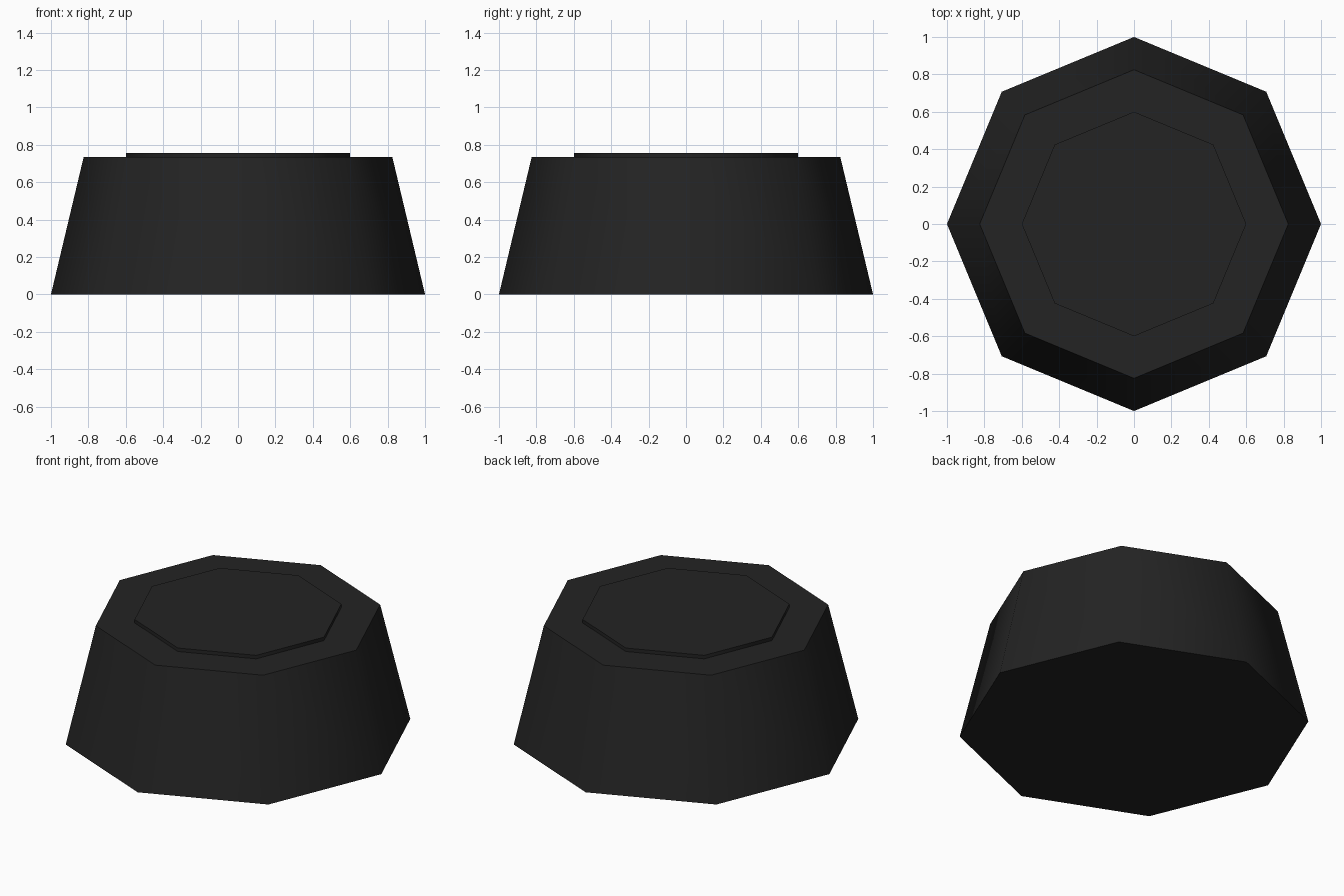
import bpy
import math

cube = bpy.data.objects.get("Cube")
if cube:
    bpy.data.objects.remove(cube, do_unlink=True)

SIDES = 8
BODY_TOP = 0.735
CAP_TOP = 0.757

# Single dark rubber colour
rubber = bpy.data.materials.new("black_rubber")
rubber.use_nodes = True
colour = (0.017, 0.017, 0.017, 1)
rubber.diffuse_color = colour
rubber.node_tree.nodes["Principled BSDF"].inputs["Base Color"].default_value = colour


def octagon_block(name, r_bottom, r_top, z_bottom, z_top):
    """Eight-sided block with soft sides and crisp rims."""
    bpy.ops.mesh.primitive_cone_add(
        vertices=SIDES, radius1=r_bottom, radius2=r_top,
        depth=z_top - z_bottom, location=(0, 0, (z_bottom + z_top) / 2))
    block = bpy.context.object
    block.name = name
    block.data.materials.append(rubber)
    bpy.ops.object.shade_smooth_by_angle(angle=math.radians(60))
    return block


# Tapered body
octagon_block("tapered_body", 1, 0.825, 0, BODY_TOP)

# Thin raised disc on top
octagon_block("raised_top_disc", 0.6, 0.6, BODY_TOP, CAP_TOP)
